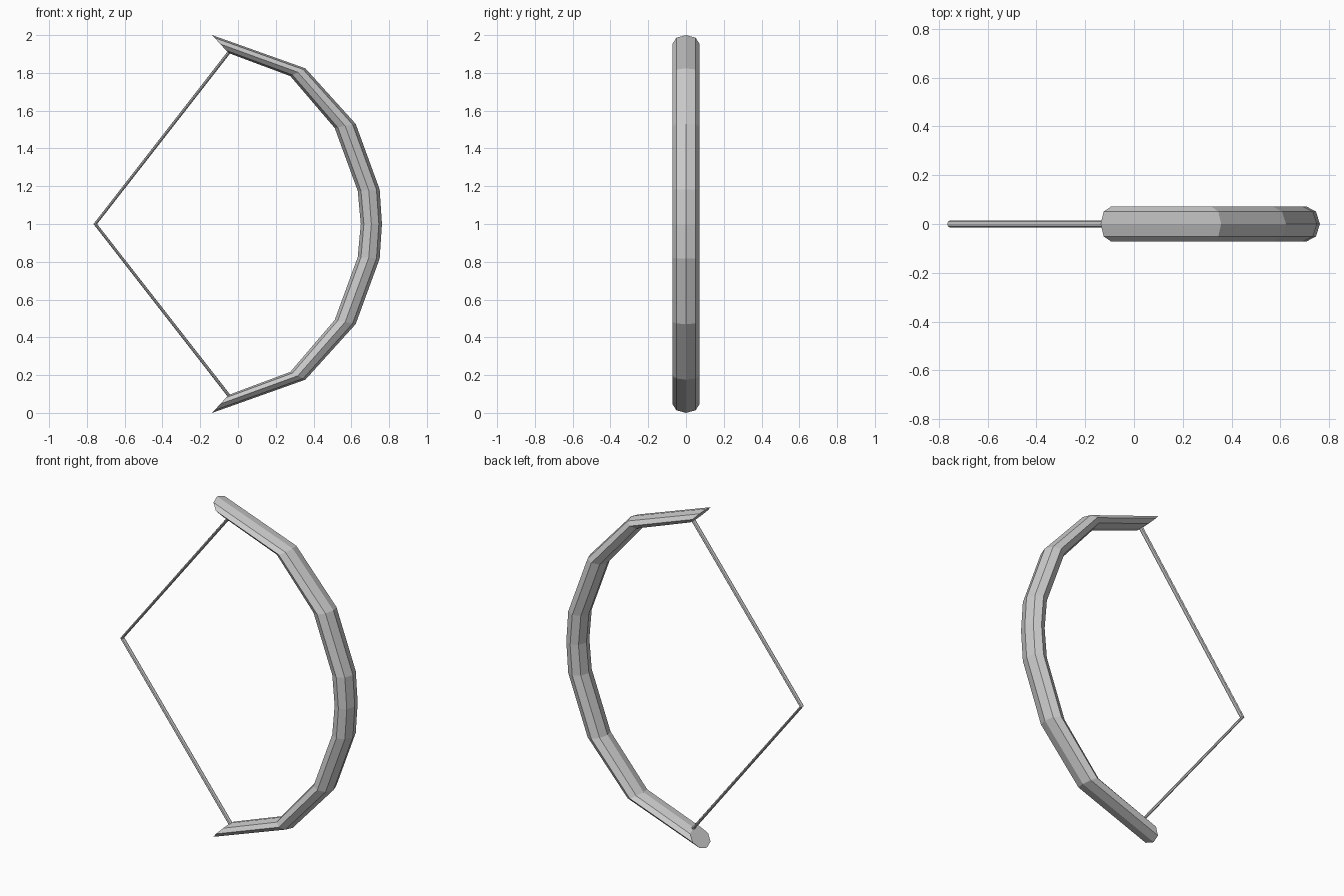
import bpy, bmesh
from math import sin, cos, pi

if "Cube" in bpy.data.objects:
    bpy.data.objects.remove(bpy.data.objects["Cube"])

SIDES = 8


def tube(name, stations, half_width):
    """Octagonal tube; each station is an (outer, inner) pair of (x, z) points."""
    bm = bmesh.new()
    rings = []
    for (ox, oz), (ix, iz) in stations:
        cx, cz, dx, dz = (ox + ix) / 2, (oz + iz) / 2, (ox - ix) / 2, (oz - iz) / 2
        rings.append([bm.verts.new((cx + dx * cos(a), half_width * sin(a), cz + dz * cos(a)))
                      for a in (2 * pi * k / SIDES for k in range(SIDES))])
    for r, s in zip(rings, rings[1:]):
        for k in range(SIDES):
            n = (k + 1) % SIDES
            bm.faces.new((r[k], r[n], s[n], s[k]))
    # End caps
    bm.faces.new(rings[0][::-1])
    bm.faces.new(rings[-1])
    bmesh.ops.recalc_face_normals(bm, faces=bm.faces[:])
    mesh = bpy.data.meshes.new(name)
    bm.to_mesh(mesh)
    bm.free()
    obj = bpy.data.objects.new(name, mesh)
    bpy.context.collection.objects.link(obj)
    return obj


def mirrored(half):
    """Continue the upper half below the mid height z = 1."""
    lower = [tuple((x, 2 - z) for x, z in pair) for pair in half[1:]]
    return lower[::-1] + half


# Curved bow limb, from the grip up to the slanted tip
limb_half = [((0.762, 1.0), (0.65, 1.0)),
             ((0.75, 1.183), (0.634, 1.175)),
             ((0.623, 1.53), (0.512, 1.508)),
             ((0.357, 1.824), (0.277, 1.783)),
             ((-0.137, 2.0), (-0.05, 1.905))]
tube("bow_limb", mirrored(limb_half), 0.072)

# Drawn string, from the nock point up to the tip
string_half = [((-0.765, 1.0), (-0.746, 1.0)),
               ((-0.056, 1.912), (-0.040, 1.905))]
tube("bow_string", mirrored(string_half), 0.014)
